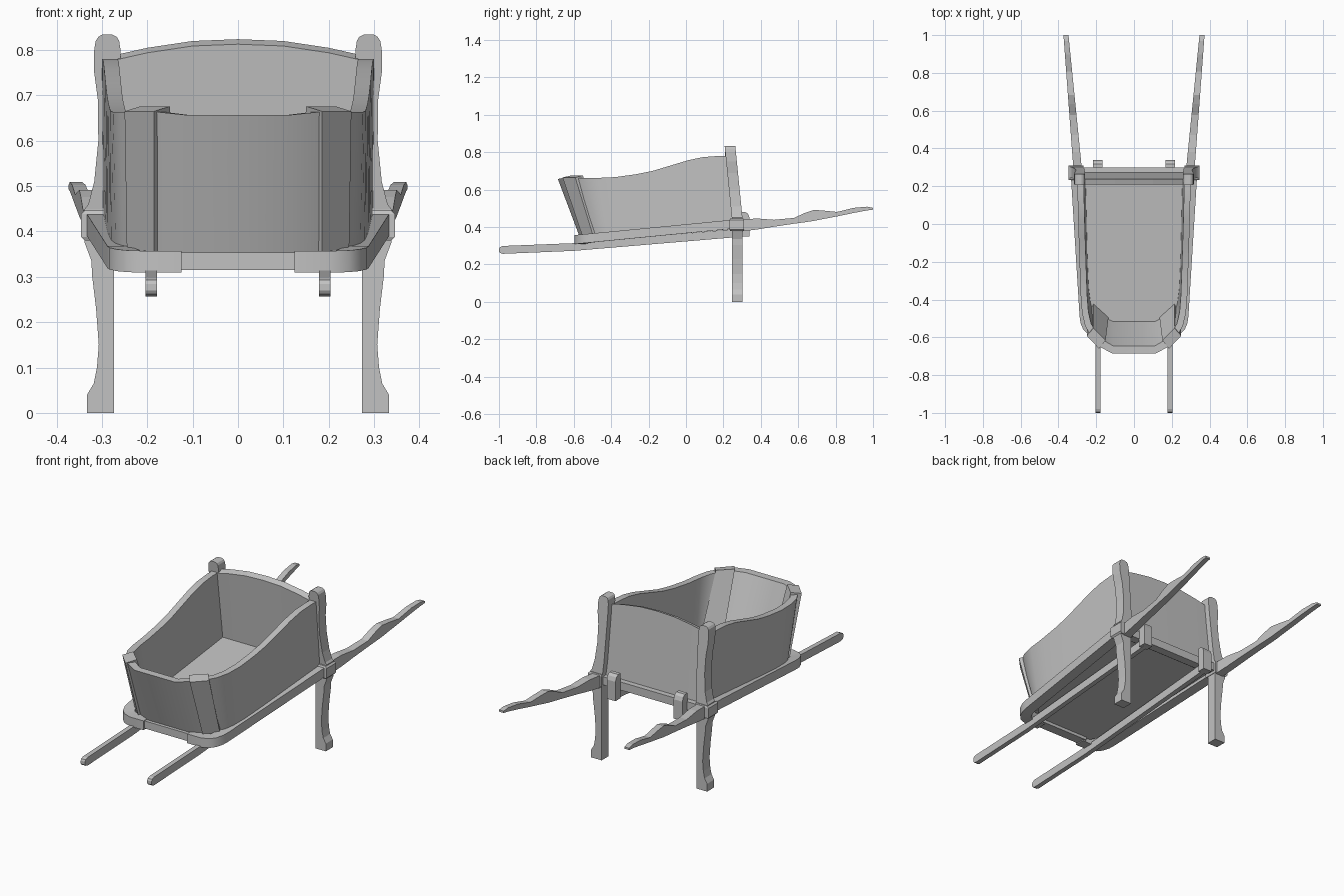
import bpy
import bmesh
from mathutils import Vector

if "Cube" in bpy.data.objects:
    bpy.data.objects.remove(bpy.data.objects["Cube"], do_unlink=True)

grey = bpy.data.materials.new("plain_grey")
grey.use_nodes = True
tone = (0.54, 0.54, 0.54, 1)
grey.diffuse_color = tone
grey.node_tree.nodes["Principled BSDF"].inputs["Base Color"].default_value = tone


def deck(y):
    """Height of the sloping top of the frame."""
    return 0.415 + 0.097 * y


def loft(name, rings, mirror=False, smooth=False):
    """Skin a row of closed rings and cap both ends."""
    bm = bmesh.new()
    loops = [[bm.verts.new(p) for p in ring] for ring in rings]
    n = len(loops[0])
    for a, b in zip(loops, loops[1:]):
        for i in range(n):
            j = (i + 1) % n
            bm.faces.new((a[i], a[j], b[j], b[i]))
    bm.faces.new(loops[0])
    bm.faces.new(loops[-1])
    bmesh.ops.recalc_face_normals(bm, faces=bm.faces)
    mesh = bpy.data.meshes.new(name)
    bm.to_mesh(mesh)
    bm.free()
    mesh.materials.append(grey)
    obj = bpy.data.objects.new(name, mesh)
    bpy.context.collection.objects.link(obj)
    if smooth:
        bpy.ops.object.select_all(action='DESELECT')
        obj.select_set(True)
        bpy.context.view_layer.objects.active = obj
        bpy.ops.object.shade_smooth_by_angle()
    if mirror:
        mod = obj.modifiers.new("mirror", 'MIRROR')
        mod.use_mirror_merge = False
    return obj


def inward(path, depth):
    """Offset a plan path to its inner side."""
    out = []
    for i, p in enumerate(path):
        t = (path[min(i + 1, len(path) - 1)] - path[max(i - 1, 0)]).normalized()
        out.append(p + Vector((t.y, -t.x)) * depth)
    return out


def wall(name, rows, foot, rim, mirror=True):
    """Wall from rows of bottom x, y, z and top x, y, z, with two thicknesses."""
    low = [Vector(r[:2]) for r in rows]
    high = [Vector(r[3:5]) for r in rows]
    rings = []
    for r, a, b, c, d in zip(rows, low, high, inward(high, rim), inward(low, foot)):
        rings.append([(*a, r[2]), (*b, r[5]), (*c, r[5]), (*d, r[2])])
    return loft(name, rings, mirror, True)


def beam(name, rows, centre, half):
    """Long bar along y from rows of y, low z, high z."""
    rings = []
    for y, lo, hi in rows:
        x, w = centre(y), half(y)
        rings.append([(x - w, y, lo), (x + w, y, lo), (x + w, y, hi), (x - w, y, hi)])
    return loft(name, rings, True)


def stack(name, rows, mirror=True):
    """Upright part from rows of z, x range, y range."""
    return loft(name, [[(a, c, z), (b, c, z), (b, d, z), (a, d, z)]
                       for z, a, b, c, d in rows], mirror)


# Curved side walls: bottom x, y and top x, y, z
side = [(.297, .25, .30, .23, .78), (.295, .18, .299, .17, .78),
        (.293, .09, .297, .09, .774), (.291, .01, .295, .01, .757),
        (.289, -.09, .292, -.09, .727), (.287, -.17, .289, -.18, .70),
        (.284, -.25, .286, -.27, .682), (.28, -.34, .282, -.38, .667),
        (.27, -.42, .275, -.47, .663), (.255, -.47, .259, -.54, .663),
        (.222, -.5, .23, -.59, .663)]
wall("side_wall", [(a, b, deck(b) - .01, c, d, e) for a, b, c, d, e in side], .04, .034)

# Bowed front wall leaning outward
front = [(.19, -.54, .192, -.645, .665), (.12, -.57, .115, -.685, .657)]
front += [(-a, b, -c, d, e) for a, b, c, d, e in reversed(front)]
wall("front_wall", [(a, b, deck(b) - .008, c, d, e) for a, b, c, d, e in front],
     .06, .04, False)

# Arched back wall between the rear posts
crest = [(.28, .787), (.2, .805), (.1, .82), (0, .824)]
crest += [(-x, z) for x, z in crest[-2::-1]]
loft("back_wall", [[(x, .275, .40), (x, .238, z), (x, .208, z - .011), (x, .245, .40)]
                   for x, z in crest])

# Slanted front corner posts
loft("front_post", [
    [(.185, -.555, .355), (.245, -.497, .355), (.215, -.42, .365), (.135, -.495, .365)],
    [(.185, -.66, .665), (.25, -.592, .665), (.215, -.552, .676), (.15, -.615, .676)]], True)

# Floor panel
plan = [(.285, .26), (.25, -.38), (.22, -.48), (.16, -.55)]
plan += [(-x, y) for x, y in reversed(plan)]
loft("floor", [[(x, y, deck(y) - drop) for x, y in plan] for drop in (.032, .002)])

# Frame rails with rounded front corners
rail = [(.335, .27), (.288, -.49), (.283, -.525), (.268, -.56), (.245, -.583),
        (.205, -.597), (.125, -.597)]
wall("frame_rail", [(x, y, deck(y) - .048, x, y, deck(y)) for x, y in rail], .055, .055)
stack("front_crossbar", [(z, -.14, .14, -.588, -.535) for z in (.315, .354)], False)
stack("back_crossbar", [(z, -.3, .3, .255, .3) for z in (.393, .435)], False)

# Bars under the frame, reaching forward
beam("under_bar", [(-1, .27, .284), (-.995, .262, .293), (-.98, .257, .299),
                   (-.6, .273, .314), (.34, .352, .396)], lambda y: .191, lambda y: .0125)
stack("bar_end_block", [(.35, .167, .217, .298, .34), (.45, .167, .217, .298, .34),
                        (.47, .167, .217, .298, .332), (.48, .167, .217, .298, .318)])

# Shaped handles
grip = [(.26, .372, .438), (.38, .387, .446), (.47, .402, .439), (.577, .418, .449),
        (.636, .426, .476), (.684, .433, .492), (.738, .444, .488), (.807, .457, .481),
        (.898, .476, .503), (.968, .489, .509), (1, .493, .503)]
beam("handle", grip, lambda y: .273 + .087 * y, lambda y: .0225 - .013 * max(0, y - .3))

# Legs, each running up into a rear corner post
leg = [(0, .273, .333), (.04, .273, .333), (.065, .273, .318), (.1, .273, .311),
       (.15, .273, .307), (.23, .273, .313), (.305, .273, .322), (.335, .273, .323),
       (.375, .273, .338), (.45, .268, .338), (.46, .267, .33), (.51, .264, .317),
       (.6, .262, .308), (.69, .26, .309), (.75, .259, .317), (.8, .259, .317),
       (.82, .262, .314), (.829, .267, .308), (.834, .277, .3)]
rows = []
for z, a, b in leg:
    lean = max(0, z - .45) * .1
    rows.append((z, a, b, .245 - lean, .302 - lean))
stack("leg_and_post", rows)

# Clamps where the rails meet the legs
stack("clamp", [(.38, .27, .338, .236, .306), (.388, .268, .346, .232, .31),
                (.438, .268, .346, .232, .31), (.446, .27, .338, .236, .306)])
